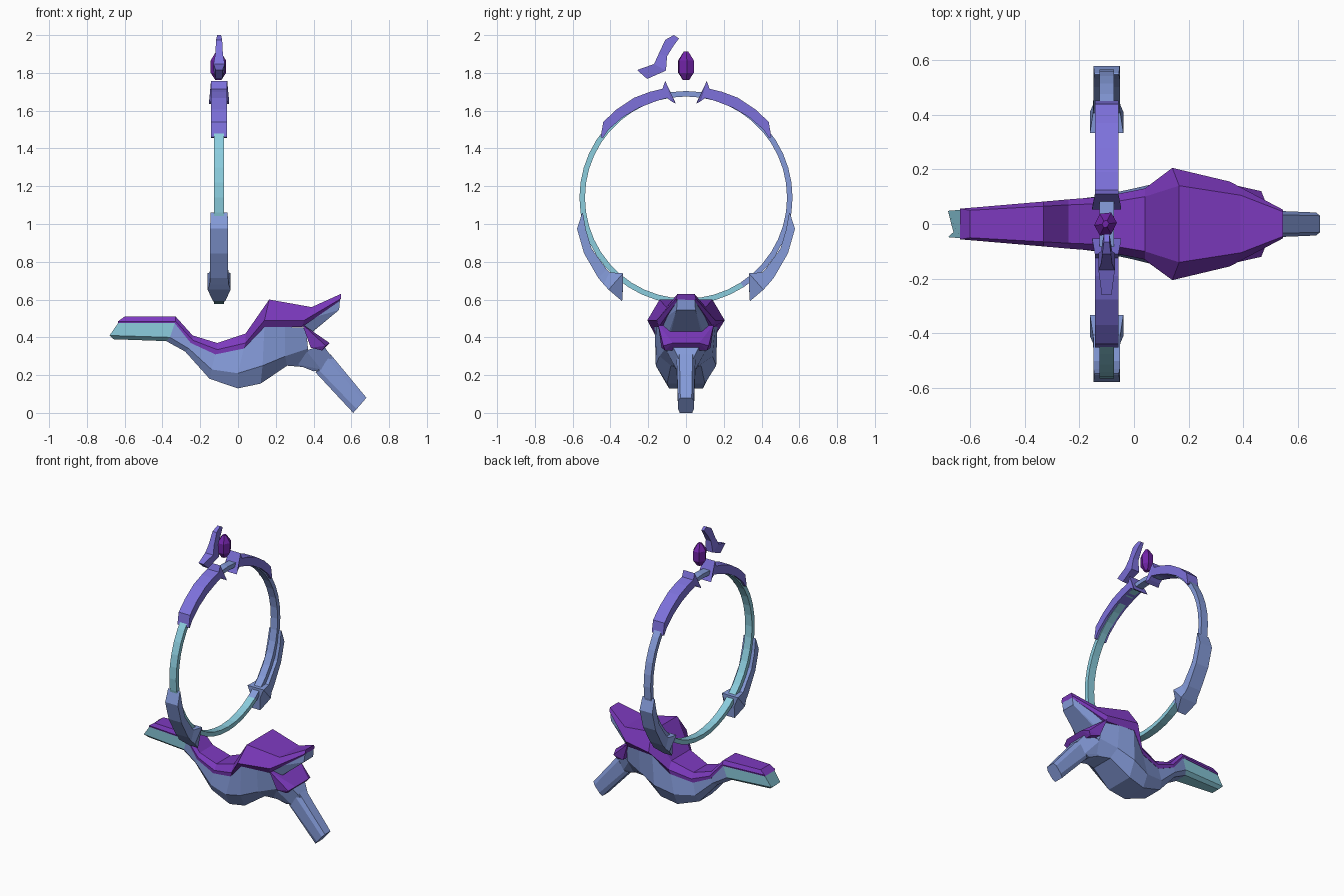
import bpy, bmesh, math
from mathutils import Vector

if "Cube" in bpy.data.objects:
    bpy.data.objects.remove(bpy.data.objects["Cube"])


def material(name, rgb):
    m = bpy.data.materials.new(name)
    m.diffuse_color = (*rgb, 1)
    m.use_nodes = True
    m.node_tree.nodes["Principled BSDF"].inputs["Base Color"].default_value = m.diffuse_color
    return m


PURPLE = material("deep purple", (0.205, 0.042, 0.52))
SLATE = material("slate violet", (0.205, 0.165, 0.71))
BLUE = material("soft blue", (0.235, 0.33, 0.70))
TEAL = material("pale teal", (0.26, 0.61, 0.73))
GEM = material("gem purple", (0.17, 0.018, 0.40))
RX, RZ = -0.1, 1.14          # ring centre


def finish(bm, name, mats, rule=None):
    bmesh.ops.recalc_face_normals(bm, faces=bm.faces)
    if rule:
        for f in bm.faces:
            f.material_index = rule(f.calc_center_median())
    me = bpy.data.meshes.new(name)
    bm.to_mesh(me)
    bm.free()
    for m in mats:
        me.materials.append(m)
    ob = bpy.data.objects.new(name, me)
    bpy.context.collection.objects.link(ob)
    return ob


def loft(name, sections, mats, rule=None, closed=False):
    """Skin a list of equal-length closed cross-sections."""
    bm = bmesh.new()
    rings = [[bm.verts.new(p) for p in s] for s in sections]
    n, k = len(rings), len(rings[0])
    for i in range(n if closed else n - 1):
        a, b = rings[i], rings[(i + 1) % n]
        for j in range(k):
            bm.faces.new((a[j], a[(j + 1) % k], b[(j + 1) % k], b[j]))
    if not closed:
        bm.faces.new(rings[0])
        bm.faces.new(rings[-1])
    return finish(bm, name, mats, rule)


def mirrored_loft(name, rows, mats, rule=None):
    """Rows of (x, z, half width) running along the body, mirrored in y."""
    sections = []
    for st in zip(*rows):
        sections.append([(x, w, z) for x, z, w in st] +
                        [(x, -w, z) for x, z, w in reversed(st)])
    return loft(name, sections, mats, rule)


def hull(name, pts, mat):
    """Convex block from (x, z, half width) points mirrored in y."""
    bm = bmesh.new()
    for x, z, w in pts:
        bm.verts.new((x, w, z))
        bm.verts.new((x, -w, z))
    r = bmesh.ops.convex_hull(bm, input=bm.verts)
    junk = [v for v in bm.verts if not v.link_faces]
    bmesh.ops.delete(bm, geom=junk, context='VERTS')
    bmesh.ops.dissolve_limit(bm, angle_limit=math.radians(4),
                             verts=bm.verts, edges=bm.edges)
    return finish(bm, name, [mat])


def plate(name, pairs, mat, side=1):
    """Bar in the ring plane from (y in, z in, y out, z out, half thickness)."""
    secs = [[(RX - w, side * a, b), (RX + w, side * a, b),
             (RX + w, side * c, d), (RX - w, side * c, d)] for a, b, c, d, w in pairs]
    return loft(name, secs, [mat])


# purple shell over the back of the stand
ridge = [(-.60, .51, .05), (-.33, .51, .065), (-.24, .41, .07), (-.11, .37, .075),
         (.04, .42, .10), (.165, .6, .14), (.39, .56, .105), (.545, .63, .045)]
edge = [(-.635, .485, .056), (-.33, .485, .082), (-.24, .385, .09), (-.11, .335, .10),
        (.04, .37, .13), (.14, .49, .205), (.35, .49, .155), (.545, .605, .052)]
seam = [(-.635, .475, .054), (-.335, .475, .077), (-.25, .37, .088), (-.12, .31, .095),
        (.03, .34, .125), (.14, .455, .168), (.34, .455, .145), (.535, .59, .048)]
mirrored_loft("back_shell", [ridge, edge, seam], [PURPLE])

# lower body, teal towards the tail
top = [(x, z, w - .002) for x, z, w in seam[:6]] + [(.25, .455, .155), (.36, .45, .13)]
mid = [(-.68, .41, .048), (-.36, .40, .072), (-.26, .34, .085), (-.14, .23, .10),
       (0, .21, .13), (.13, .25, .16), (.25, .30, .14), (.37, .34, .11)]
bottom = [(-.66, .39, .03), (-.38, .38, .045), (-.28, .325, .06), (-.15, .18, .07),
          (0, .13, .09), (.12, .155, .10), (.26, .25, .08), (.38, .24, .05)]
mirrored_loft("stand_body", [top, mid, bottom], [BLUE, TEAL],
              lambda c: 1 if c.x < -.33 else 0)

# horn under the shell tip, cheek collar and leg
hull("horn", [(.35, .49, .13), (.54, .60, .046), (.535, .545, .05),
              (.39, .425, .08), (.35, .40, .10)], BLUE)
hull("collar", [(.34, .47, .148), (.385, .43, .075), (.485, .37, .07), (.465, .355, .12),
                (.445, .33, .11), (.385, .345, .13)], PURPLE)
hull("leg_root", [(.45, .36, .075), (.47, .33, .05), (.36, .33, .105), (.30, .26, .075),
                  (.40, .22, .045), (.44, .23, .05), (.50, .29, .04)], BLUE)
leg_rows = [[(.49, .31, .035), (.68, .08, .03)], [(.475, .285, .05), (.665, .063, .042)],
            [(.43, .225, .05), (.628, .02, .042)], [(.41, .215, .035), (.61, 0, .033)]]
mirrored_loft("leg", leg_rows, [BLUE])

# large upright ring: teal on one side and underneath, blue on the other
N = 44
ring = []
for i in range(N):
    a = 2 * math.pi * i / N
    ring.append([(RX + x, r * math.cos(a), RZ + r * math.sin(a))
                 for x, r in ((-.026, .535), (.026, .535), (.026, .564), (-.026, .564))])
loft("ring", ring, [BLUE, TEAL],
     lambda c: 1 if c.y < -.08 or c.z < .7 else 0, closed=True)

# armour pieces clasping the ring on both sides
upper = [(.44, 1.456, .452, 1.46, .043), (.41, 1.50, .438, 1.54, .043),
         (.335, 1.565, .37, 1.605, .043), (.25, 1.615, .275, 1.668, .043),
         (.16, 1.65, .19, 1.70, .043), (.10, 1.667, .125, 1.716, .043),
         (.078, 1.65, .11, 1.757, .043), (.053, 1.636, .06, 1.65, .053)]
lower = [(.546, 1.06, .551, 1.055, .045), (.53, .97, .577, .975, .048),
         (.50, .87, .54, .845, .048), (.42, .76, .465, .715, .048),
         (.405, .744, .435, .68, .05), (.333, .739, .41, .652, .061),
         (.333, .67, .338, .591, .032)]
for s, label in ((1, "rear"), (-1, "front")):
    plate("upper_clasp_" + label, upper, SLATE, s)
    plate("lower_clasp_" + label, lower, BLUE, s)

# floating hook beside the gem
plate("floating_hook", [(-.206, 1.768, -.259, 1.815, .018), (-.106, 1.812, -.169, 1.847, .03),
                        (-.10, 1.889, -.145, 1.90, .02), (-.068, 1.94, -.11, 1.975, .016),
                        (-.037, 1.983, -.065, 2.0, .01)], SLATE)

# floating gem
loft("gem", [[(RX - .004 + r * .9 * math.cos(k * math.pi / 3), r * math.sin(k * math.pi / 3 + .1), z)
              for k in range(6)]
             for r, z in ((.018, 1.762), (.045, 1.80), (.046, 1.865), (.014, 1.912))], [GEM])
